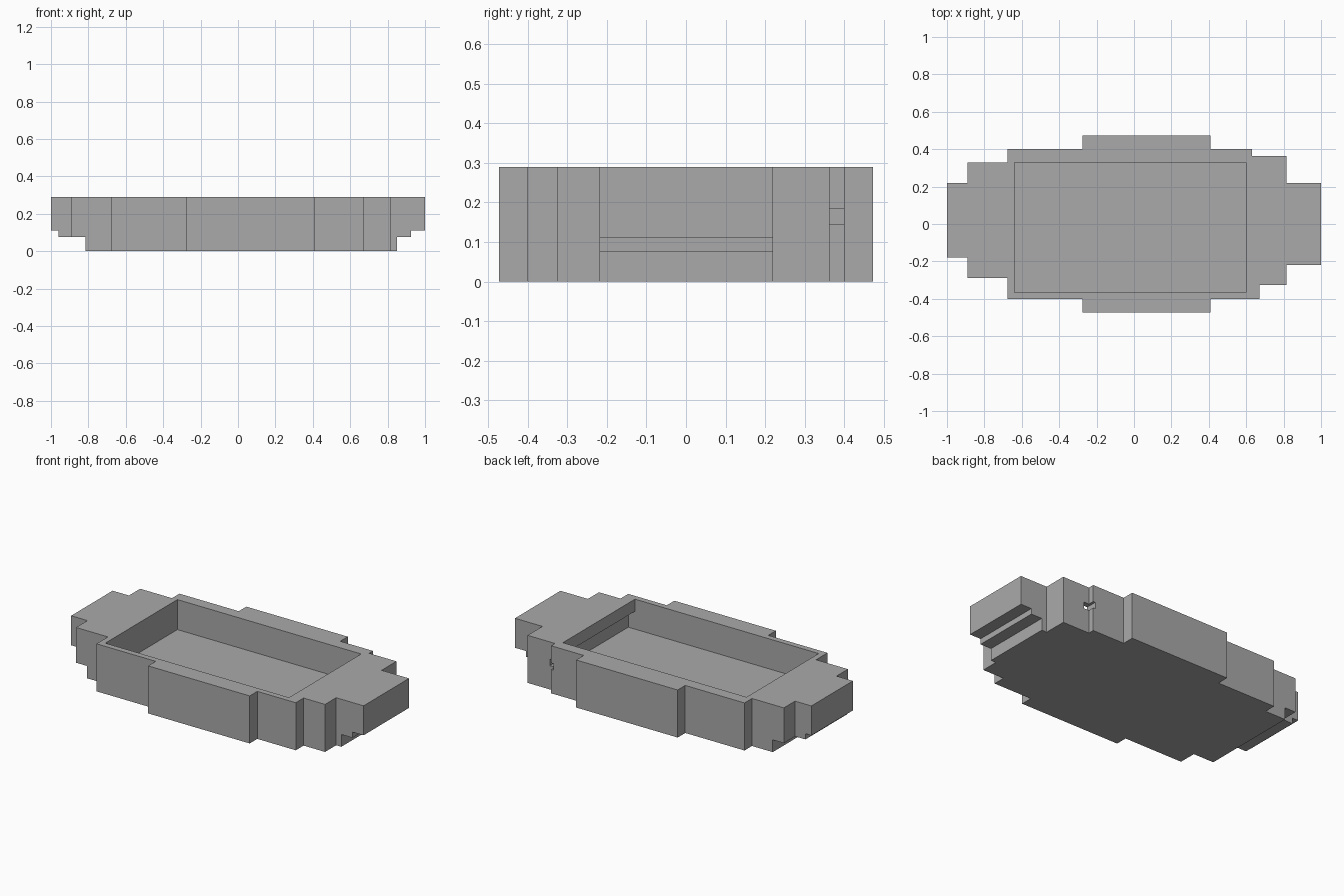
import bpy
import bmesh
from mathutils import Vector

cube = bpy.data.objects.get("Cube")
if cube:
    bpy.data.objects.remove(cube, do_unlink=True)

GREY = (0.4, 0.4, 0.4, 1)
stone = bpy.data.materials.new("plain grey")
stone.use_nodes = True
stone.diffuse_color = GREY
stone.node_tree.nodes["Principled BSDF"].inputs["Base Color"].default_value = GREY

HEIGHT = 0.29


def add_object(name, bm):
    bmesh.ops.recalc_face_normals(bm, faces=bm.faces)
    mesh = bpy.data.meshes.new(name)
    bm.to_mesh(mesh)
    bm.free()
    mesh.materials.append(stone)
    obj = bpy.data.objects.new(name, mesh)
    bpy.context.collection.objects.link(obj)
    return obj


def steps(runs):
    """Turn (x start, x end, y) runs into a stair-stepped edge."""
    return [(x, y) for start, end, y in runs for x in (start, end)]


def cut(target, x, y, z):
    """Subtract a box given by its x, y and z ranges."""
    bm = bmesh.new()
    bmesh.ops.create_cube(bm, size=1)
    for v in bm.verts:
        v.co = Vector([r[0] if c < 0 else r[1] for c, r in zip(v.co, (x, y, z))])
    cutter = add_object("cutter", bm)
    cutter.hide_render = True
    mod = target.modifiers.new("cut", "BOOLEAN")
    mod.operation = "DIFFERENCE"
    mod.solver = "EXACT"
    mod.object = cutter
    bpy.context.view_layer.objects.active = target
    bpy.ops.object.modifier_apply(modifier=mod.name)
    bpy.data.objects.remove(cutter, do_unlink=True)


# Stepped basin body: front and back stair edges, extruded upward
front = steps([(-1, -0.89, -0.18), (-0.89, -0.675, -0.29), (-0.675, -0.275, -0.4),
               (-0.275, 0.41, -0.473), (0.41, 0.67, -0.4), (0.67, 0.815, -0.325),
               (0.815, 1, -0.218)])
back = steps([(-1, -0.89, 0.22), (-0.89, -0.675, 0.328), (-0.675, -0.275, 0.4),
              (-0.275, 0.41, 0.473), (0.41, 0.63, 0.4), (0.63, 0.815, 0.363),
              (0.815, 1, 0.22)])
bm = bmesh.new()
base = bm.faces.new([bm.verts.new((x, y, 0)) for x, y in front + back[::-1]])
top = bmesh.ops.extrude_face_region(bm, geom=[base])["geom"]
bmesh.ops.translate(bm, vec=(0, 0, HEIGHT),
                    verts=[v for v in top if isinstance(v, bmesh.types.BMVert)])
body = add_object("basin", bm)

# Stepped undersides of both ends
for x, z in [((-2, -0.96), 0.11), ((-2, -0.815), 0.075),
             ((0.925, 2), 0.11), ((0.85, 2), 0.075)]:
    cut(body, x, (-1, 1), (-1, z))

# Open recess with an undercut in one end wall and a small corner opening
cut(body, (-0.64, 0.6), (-0.365, 0.33), (0.107, 1))
cut(body, (0.5, 0.645), (-0.365, 0.33), (0.107, 0.216))
cut(body, (0.615, 0.665), (0.31, 0.5), (0.145, 0.185))
